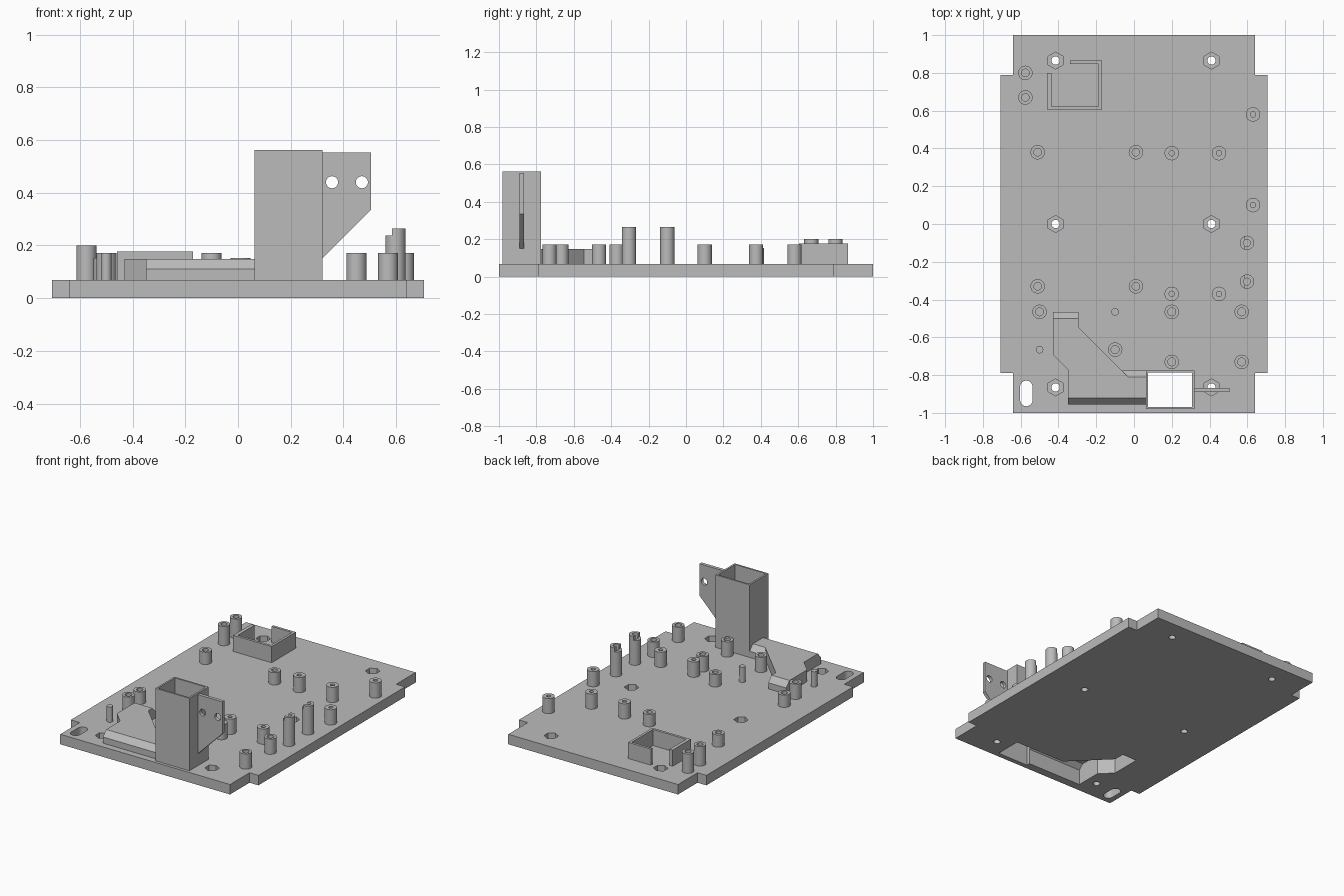
import bpy, bmesh, math
from mathutils import Vector

if "Cube" in bpy.data.objects:
    bpy.data.objects.remove(bpy.data.objects["Cube"])

grey = bpy.data.materials.new("plain grey")
grey.use_nodes = True
GREY = (0.5, 0.5, 0.5, 1)
grey.diffuse_color = GREY
grey.node_tree.nodes["Principled BSDF"].inputs["Base Color"].default_value = GREY

TOP = 0.068      # upper face of the base plate
WALL = 0.012     # thin wall of tower and channel


def finish(name, bm):
    bmesh.ops.recalc_face_normals(bm, faces=bm.faces)
    mesh = bpy.data.meshes.new(name)
    bm.to_mesh(mesh)
    bm.free()
    mesh.materials.append(grey)
    ob = bpy.data.objects.new(name, mesh)
    bpy.context.collection.objects.link(ob)
    return ob


def loft(name, rings):
    """Closed solid through rings of 3D points."""
    bm = bmesh.new()
    loops = [[bm.verts.new(p) for p in ring] for ring in rings]
    n = len(loops[0])
    for a, b in zip(loops, loops[1:]):
        for i in range(n):
            j = (i + 1) % n
            bm.faces.new((a[i], a[j], b[j], b[i]))
    bm.faces.new(loops[0])
    bm.faces.new(loops[-1])
    return finish(name, bm)


def prism(name, outline, z0, z1):
    return loft(name, [[(x, y, z) for x, y in outline] for z in (z0, z1)])


def box(name, x0, x1, y0, y1, z0, z1):
    return prism(name, [(x0, y0), (x1, y0), (x1, y1), (x0, y1)], z0, z1)


def circle(x, y, r, n=32, turn=0.0):
    return [(x + r * math.cos(turn + math.tau * i / n),
             y + r * math.sin(turn + math.tau * i / n)) for i in range(n)]


def cut(target, *cutters):
    for c in cutters:
        mod = target.modifiers.new("cut", 'BOOLEAN')
        mod.operation, mod.solver, mod.object = 'DIFFERENCE', 'EXACT', c
        bpy.context.view_layer.objects.active = target
        bpy.ops.object.modifier_apply(modifier=mod.name)


def smooth(ob):
    bpy.ops.object.select_all(action='DESELECT')
    ob.select_set(True)
    bpy.context.view_layer.objects.active = ob
    bpy.ops.object.shade_smooth_by_angle(angle=math.radians(35))


def inset(pts, d):
    """Shrink a clockwise outline by d."""
    out = []
    for i, p in enumerate(pts):
        p, a, b = Vector(p), Vector(pts[i - 1]), Vector(pts[(i + 1) % len(pts)])
        u, v = (p - a).normalized(), (b - p).normalized()
        n1, n2 = Vector((u.y, -u.x)), Vector((v.y, -v.x))
        out.append(tuple(p + (n1 + n2) * d / (1 + n1.dot(n2))))
    return out


helpers = []


def helper(ob):
    ob.hide_render = True
    helpers.append(ob)
    return ob


# Base plate with notched corners
quarter = [(0.64, -1), (0.64, -0.79), (0.707, -0.79)]
right = quarter + [(x, -y) for x, y in reversed(quarter)]
plate = prism("base_plate", right + [(-x, y) for x, y in reversed(right)], 0, TOP)

# Cable channel: bent duct with chamfered ends and sides


def channel_rings(end):
    low = [(-.43, -.465), (-.295, -.465), (-.295, -.545), (-.065, -.775), (end, -.775),
           (end, -.955), (-.35, -.955), (-.35, -.77), (-.43, -.69)]
    high = [(-.43, -.50), (-.295, -.50), (-.295, -.545), (-.03, -.81), (end, -.81),
            (end, -.92), (-.35, -.92), (-.35, -.77), (-.43, -.69)]
    return low, high


def at(outline, z):
    return [(x, y, z) for x, y in outline]


low, high = channel_rings(0.068)
channel = loft("cable_channel", [at(low, TOP), at(low, 0.11), at(high, 0.148)])
low, high = (inset(r, WALL) for r in channel_rings(0.13))
duct = helper(loft("duct_cutter", [at(low, -0.1), at(low, 0.105), at(high, 0.136)]))

# Square tower, open at both ends
tower = box("tower", 0.063, 0.32, -0.98, -0.775, TOP, 0.562)
shaft = helper(box("shaft_cutter", 0.075, 0.307, -0.968, -0.787, -0.1, 0.7))
cut(tower, shaft, duct)
cut(channel, duct, shaft)
cut(plate, duct, shaft)

# Hexagonal nut pockets with bolt holes
for x in (-0.415, 0.41):
    for y in (-0.865, 0, 0.865):
        cut(plate,
            helper(prism("nut_cutter", circle(x, y, 0.045, 6, math.pi / 6), 0.03, 0.2)),
            helper(prism("bolt_cutter", circle(x, y, 0.022, 24), -0.1, 0.05)))

# Rounded slot in the front corner
arc = [math.pi * i / 12 for i in range(13)]
half = [(0.033 * math.cos(a), 0.035 + 0.033 * math.sin(a)) for a in arc]
slot = [(-0.57 + x, -0.897 + y) for x, y in half + [(-x, -y) for x, y in half]]
cut(plate, helper(prism("slot_cutter", slot, -0.1, 0.2)))
smooth(plate)

# Side fin of the tower, with two holes
profile = [(0.315, 0.145), (0.505, 0.335), (0.505, 0.553), (0.315, 0.553)]
fin = loft("tower_fin", [[(x, y, z) for x, z in profile] for y in (-0.89, -0.867)])
for x in (0.357, 0.47):
    cut(fin, helper(loft("fin_hole_cutter", [[(px, y, pz) for px, pz in circle(x, 0.44, 0.023)]
                                             for y in (-0.95, -0.8)])))
smooth(fin)


# Hollow screw posts
def post(name, x, y, top, bore):
    rings = [(0.038, TOP), (0.038, top), (bore, top), (bore, TOP + 0.002)]
    return loft(name, [at(circle(x, y, r), z) for r, z in rings])


groups = [
    ("tall_post", 0.2, 0.02, [(-.575, .80), (-.575, .67)]),
    ("low_post", 0.152, 0.02, [(-.51, .38), (.01, .38), (-.51, -.33), (.01, -.33)]),
    ("narrow_post", 0.172, 0.014, [(.2, .375), (.45, .375), (.2, -.37), (.45, -.37),
                                   (.63, .58), (.63, .10)]),
    ("screw_post", 0.172, 0.021, [(-.5, -.465), (.2, -.465), (.57, -.465),
                                  (-.1, -.665), (.2, -.73), (.57, -.73)]),
]
for name, top, bore, places in groups:
    for x, y in places:
        smooth(post(name, x, y, top, bore))

# Two high posts with a stepped top
for y in (-0.1, -0.305):
    high_post = post("stepped_post", 0.598, y, 0.265, 0.018)
    cut(high_post, helper(box("step_cutter", 0.5, 0.585, y - 0.1, y + 0.1, 0.237, 0.4)))
    smooth(high_post)

# Locating pins
for x, y in [(-0.1, -0.465), (-0.5, -0.665)]:
    smooth(prism("locating_pin", circle(x, y, 0.02, 24), TOP, 0.172))

# Open tray walls at the back
for name, x0, x1, y0, y1 in [("front", -.46, -.17, .605, .622), ("right", -.187, -.17, .605, .865),
                             ("left", -.46, -.436, .605, .80), ("back", -.34, -.17, .848, .865)]:
    box("tray_wall_" + name, x0, x1, y0, y1, TOP, 0.178)

for ob in helpers:
    bpy.data.objects.remove(ob)
